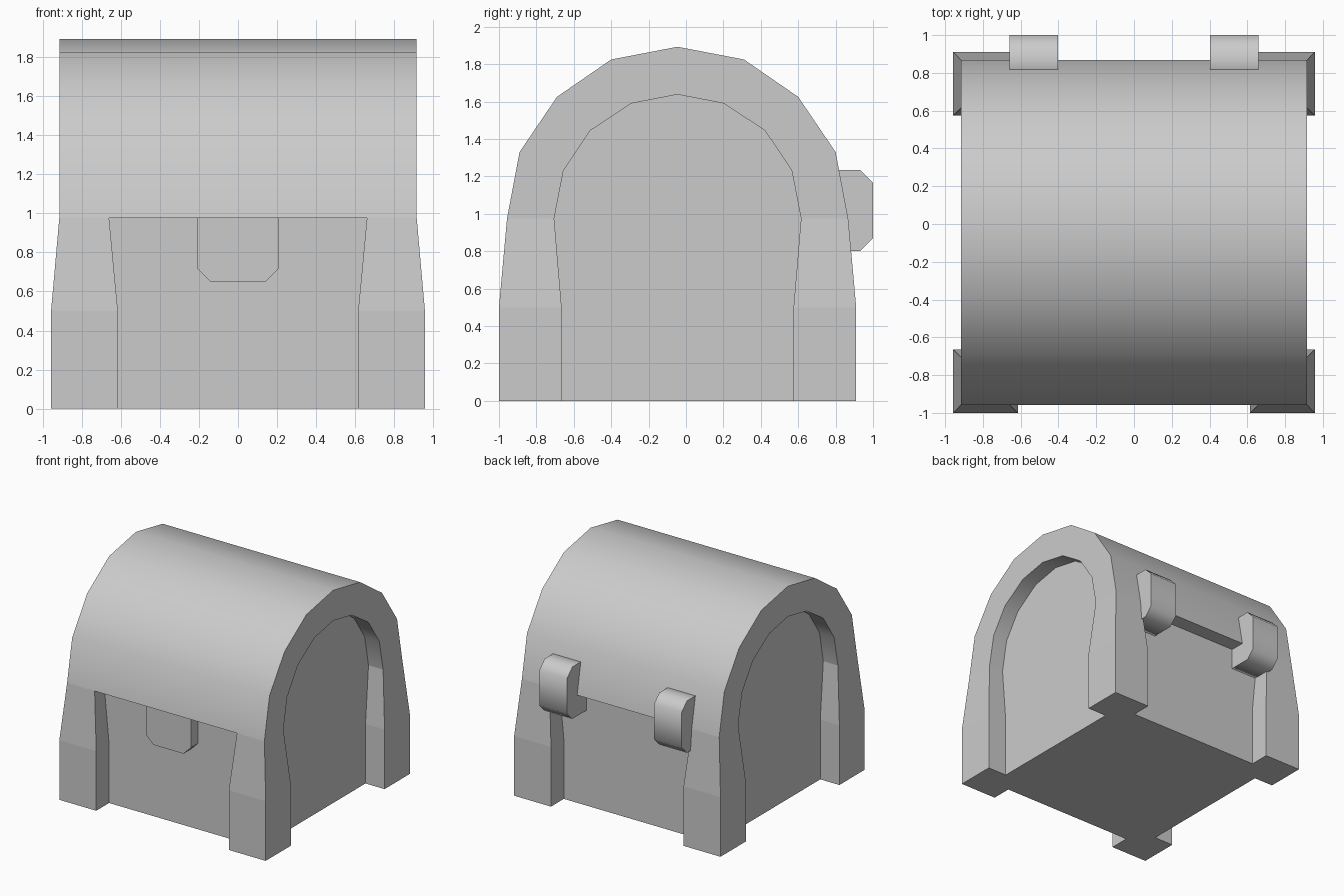
import bpy
import bmesh

if "Cube" in bpy.data.objects:
    bpy.data.objects.remove(bpy.data.objects["Cube"])

CY = -0.045          # middle of the chest body in y
PX, PY = 0.78, 0.785  # half sizes of the recessed core

# Half profile stations, bottom to crown: (outer y, z), (inner y, z)
OUTER = [(0.955, 0), (0.955, 0.5), (0.912, 0.975), (0.845, 1.33),
         (0.645, 1.625), (0.355, 1.825), (0, 1.893)]
INNER = [(0.62, 0), (0.62, 0.5), (0.66, 0.975), (0.61, 1.232),
         (0.467, 1.445), (0.247, 1.59), (0, 1.638)]
END_X = [0.957, 0.957] + [0.915] * 5   # outer x at each station
LEG_X = [0.615, 0.615, 0.66]           # inner x of the legs


def finish(name, bm):
    bmesh.ops.remove_doubles(bm, verts=bm.verts, dist=1e-4)
    bmesh.ops.recalc_face_normals(bm, faces=bm.faces)
    mesh = bpy.data.meshes.new(name)
    bm.to_mesh(mesh)
    bm.free()
    obj = bpy.data.objects.new(name, mesh)
    bpy.context.collection.objects.link(obj)
    return obj


def prism(name, start, end, smooth):
    """Closed prism between two matching outlines."""
    bm = bmesh.new()
    a = [bm.verts.new(p) for p in start]
    b = [bm.verts.new(p) for p in end]
    bm.faces.new(a)
    bm.faces.new(b)
    for i in range(len(a)):
        j = (i + 1) % len(a)
        bm.faces.new((a[i], a[j], b[j], b[i])).smooth = smooth
    return finish(name, bm)


def quarter(bm, sx, sy):
    """One quarter of the chest, mirrored by the signs."""
    def face(*pts, smooth=False):
        vs = [bm.verts.new((sx * x, CY - sy * h, z)) for x, h, z in pts]
        bm.faces.new(vs).smooth = smooth

    n = len(OUTER)
    edge = [(END_X[i], *OUTER[i]) for i in range(n)]
    rim = [(END_X[i], *INNER[i]) for i in range(n)]
    back = [(PX, *INNER[i]) for i in range(n)]
    mid = [(0, *OUTER[i]) for i in range(n)]
    leg = [(LEG_X[i], *OUTER[i]) for i in range(3)]
    wall = [(LEG_X[i], PY, OUTER[i][1]) for i in range(3)]
    top, bottom = (0, PY, OUTER[2][1]), (0, PY, 0)

    for i in range(n - 1):
        j = i + 1
        face(edge[i], edge[j], rim[j], rim[i])                   # end arch
        face(rim[i], rim[j], back[j], back[i], smooth=i >= 2)    # arch lip
        if i < 2:                                                # legs
            face(leg[i], leg[j], edge[j], edge[i])
            face(leg[i], leg[j], wall[j], wall[i])
        elif i == 2:                                             # lid
            face(mid[i], leg[2], edge[i], edge[j], mid[j], smooth=True)
        else:
            face(mid[i], edge[i], edge[j], mid[j], smooth=True)
    face(*back, (PX, 0, 0))                                      # end panel
    face(*wall, top, bottom)                                     # long panel
    face(leg[2], wall[2], top, mid[2])                           # lid underside
    face((0, 0, 0), bottom, wall[0], leg[0], edge[0], rim[0], back[0], (PX, 0, 0))


# Chest body with legs and rounded lid
bm = bmesh.new()
for sx in (1, -1):
    for sy in (1, -1):
        quarter(bm, sx, sy)
finish("chest", bm)

# Front latch
latch = [(-0.21, 0.975), (-0.21, 0.72), (-0.14, 0.65),
         (0.14, 0.65), (0.21, 0.72), (0.21, 0.975)]
prism("latch", [(x, -0.922, z) for x, z in latch],
      [(x, -0.82, z) for x, z in latch], False)

# Back hinges
hinge = [(0.73, 0.80), (0.93, 0.80), (1.0, 0.87),
         (1.0, 1.165), (0.93, 1.235), (0.73, 1.235)]
for side, name in ((-1, "hinge_left"), (1, "hinge_right")):
    prism(name, [(side * 0.403, y, z) for y, z in hinge],
          [(side * 0.66, y, z) for y, z in hinge], True)
